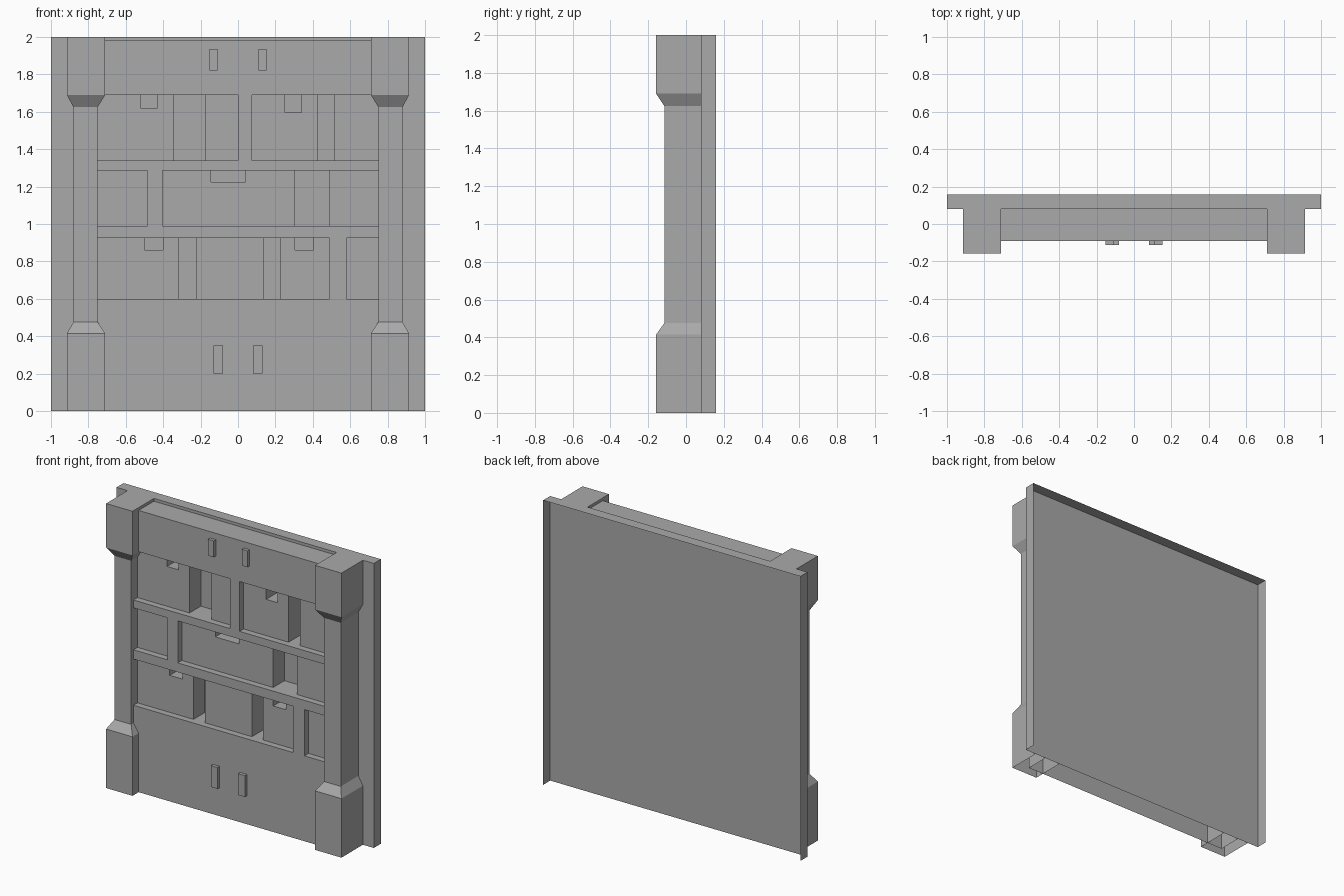
import bpy, bmesh

cube = bpy.data.objects.get("Cube")
if cube:
    bpy.data.objects.remove(cube, do_unlink=True)

GREY = (0.4, 0.4, 0.4, 1)
stone = bpy.data.materials.new("stone_grey")
stone.use_nodes = True
stone.diffuse_color = GREY
stone.node_tree.nodes["Principled BSDF"].inputs["Base Color"].default_value = GREY

BACK, MID, FACE, BRICK, PEG = 0.158, 0.08, -0.09, -0.045, -0.113


def finish(name, bm):
    bmesh.ops.recalc_face_normals(bm, faces=bm.faces)
    mesh = bpy.data.meshes.new(name)
    bm.to_mesh(mesh)
    bm.free()
    mesh.materials.append(stone)
    obj = bpy.data.objects.new(name, mesh)
    bpy.context.collection.objects.link(obj)
    return obj


def prism(name, outline, front, back, open_bottom=False):
    """Front-view outline pushed back from front to back, open at the rear."""
    bm = bmesh.new()
    near = [bm.verts.new((x, front, z)) for x, z in outline]
    far = [bm.verts.new((x, back, z)) for x, z in outline]
    bm.faces.new(near)
    n = len(outline)
    for i in range(n):
        j = (i + 1) % n
        if open_bottom and outline[i][1] == 0 and outline[j][1] == 0:
            continue
        bm.faces.new((near[i], near[j], far[j], far[i]))
    return finish(name, bm)


def slab(name, x0, x1, z0, z1, front, back=MID, open_bottom=False):
    return prism(name, [(x0, z0), (x1, z0), (x1, z1), (x0, z1)], front, back, open_bottom)


def brick(name, x0, x1, z0, z1, notch=None):
    """Recessed block, optionally with a notch (left, right, floor) in its top."""
    outline = [(x0, z0), (x1, z0), (x1, z1)]
    if notch:
        a, b, floor = notch
        outline += [(b, z1), (b, floor), (a, floor), (a, z1)]
    outline.append((x0, z1))
    return prism(name, outline, BRICK, MID)


# Back plate, hollow behind
slab("back_plate", -1, 1, 0, 2, MID, BACK, True)

# Flush panels, ribs and uprights
W = 0.83
slab("lower_panel", -W, W, 0, 0.6, FACE, MID, True)
slab("upper_panel", -W, W, 1.69, 1.98, FACE)
slab("lower_rib", -W, W, 0.925, 0.99, FACE)
slab("upper_rib", -W, W, 1.285, 1.34, FACE)
slab("lower_upright", 0.49, 0.58, 0.6, 0.925, FACE)
slab("middle_upright", -0.485, -0.405, 0.99, 1.285, FACE)
slab("upper_upright", 0, 0.075, 1.34, 1.69, FACE)

# Rows of bricks: left edge, right edge, notch
rows = {
    "lower_brick": (0.6, 0.925, [(-W, -0.315, (-0.5, -0.4, 0.86)), (-0.225, 0.14, None),
                                 (0.225, 0.49, (0.305, 0.405, 0.86)), (0.58, W, None)]),
    "middle_brick": (0.99, 1.285, [(-W, -0.485, None), (-0.405, 0.305, (-0.145, 0.04, 1.225)),
                                   (0.49, W, None)]),
    "upper_brick": (1.34, 1.69, [(-W, -0.345, (-0.52, -0.43, 1.62)), (-0.175, 0, None),
                                 (0.075, 0.425, (0.25, 0.34, 1.595)), (0.515, W, None)]),
}
for row, (z0, z1, bricks) in rows.items():
    for i, (x0, x1, notch) in enumerate(bricks):
        brick(f"{row}_{i + 1}", x0, x1, z0, z1, notch)

# Small pegs on the flush panels
for side, s in (("right", -1), ("left", 1)):
    for level, a, b, z0, z1 in (("lower", 0.08, 0.132, 0.2, 0.35),
                                ("upper", 0.11, 0.153, 1.82, 1.935)):
        lo, hi = sorted((s * a, s * b))
        slab(f"{level}_peg_{side}", lo, hi, z0, z1, PEG, FACE)

# Pillars: wide foot and head, slimmer shaft, open base and rear
WIDE, SLIM = (0.71, 0.915, -0.158), (0.75, 0.88, -0.115)
levels = [(0, WIDE), (0.415, WIDE), (0.475, SLIM), (1.625, SLIM), (1.69, WIDE), (2, WIDE)]
for side, s in (("right", -1), ("left", 1)):
    bm = bmesh.new()
    rings = []
    for z, (a, b, y) in levels:
        path = [(a, MID), (a, y), (b, y), (b, MID)]
        rings.append([bm.verts.new((s * px, py, z)) for px, py in path])
    for low, high in zip(rings, rings[1:]):
        for i in range(3):
            bm.faces.new((low[i], low[i + 1], high[i + 1], high[i]))
    bm.faces.new(rings[-1])
    finish(f"pillar_{side}", bm)
